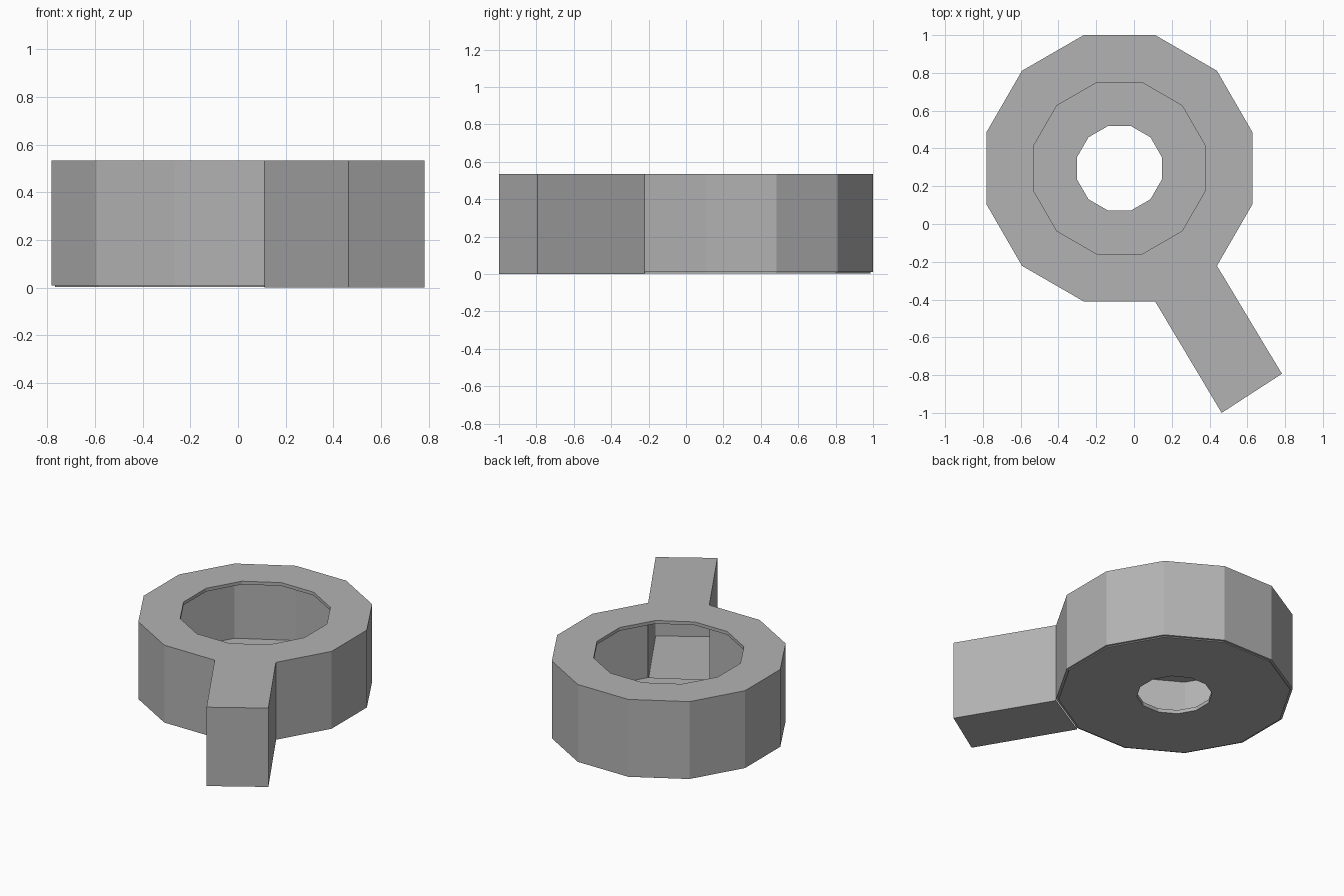
import bpy
import bmesh
from math import cos, sin, radians

if "Cube" in bpy.data.objects:
    bpy.data.objects.remove(bpy.data.objects["Cube"])

CX, CY = -0.077, 0.295      # centre of the round housing
TOP = 0.535
N = 12
R_OUT, R_TOP_HOLE, R_FLOOR, R_FLOOR_HOLE = 0.73, 0.469, 0.715, 0.232
OPEN_SIDE = 9               # side of the housing where the arm joins

grey = bpy.data.materials.new("dark_grey")
grey.diffuse_color = (0.45, 0.45, 0.45, 1)
grey.use_nodes = True
grey.node_tree.nodes["Principled BSDF"].inputs["Base Color"].default_value = grey.diffuse_color


def ring(r, z):
    """Twelve-sided loop with flat sides facing the axes."""
    return [(CX + r * cos(radians(15 + 30 * k)),
             CY + r * sin(radians(15 + 30 * k)), z) for k in range(N)]


def turned(profile, skip=None):
    """Quads (as corner lists) of an open (radius, z) profile turned round the centre."""
    loops = [ring(r, z) for r, z in profile]
    return [(a[k], a[(k + 1) % N], b[(k + 1) % N], b[k])
            for a, b in zip(loops, loops[1:]) for k in range(N) if k != skip]


def make(name, polys):
    """Weld a list of polygons into one object."""
    bm = bmesh.new()
    for poly in polys:
        bm.faces.new([bm.verts.new(p) for p in poly])
    bmesh.ops.remove_doubles(bm, verts=bm.verts, dist=1e-4)
    mesh = bpy.data.meshes.new(name)
    bm.to_mesh(mesh)
    bm.free()
    mesh.materials.append(grey)
    obj = bpy.data.objects.new(name, mesh)
    bpy.context.collection.objects.link(obj)


# Thin outer wall, open toward the arm, and the thick top rim
wall = turned([(R_OUT, 0.01), (R_OUT, TOP)], skip=OPEN_SIDE)
rim = turned([(R_OUT, TOP), (R_TOP_HOLE, TOP), (R_TOP_HOLE, TOP - 0.022),
              (R_OUT, TOP - 0.022)])

# Hollow arm: floor, top, two sides and the end, open toward the housing
near = ring(R_OUT, 0)
outline = [near[OPEN_SIDE][:2], (0.464, -1.0), (0.783, -0.793),
           near[OPEN_SIDE + 1][:2]]
low = [(x, y, 0.0) for x, y in outline]
high = [(x, y, TOP) for x, y in outline]
arm = [low[::-1], high]
arm += [(low[i], low[i + 1], high[i + 1], high[i]) for i in range(3)]

make("housing_with_arm", wall + rim + arm)

# Floor plate with a central hole and a slightly stepped lower edge
make("floor_plate", turned([(R_OUT, 0.01), (R_FLOOR, 0.01), (R_FLOOR, 0.003),
                            (R_FLOOR_HOLE, 0.003), (R_FLOOR_HOLE, 0.028),
                            (R_OUT, 0.028)][::-1]))
